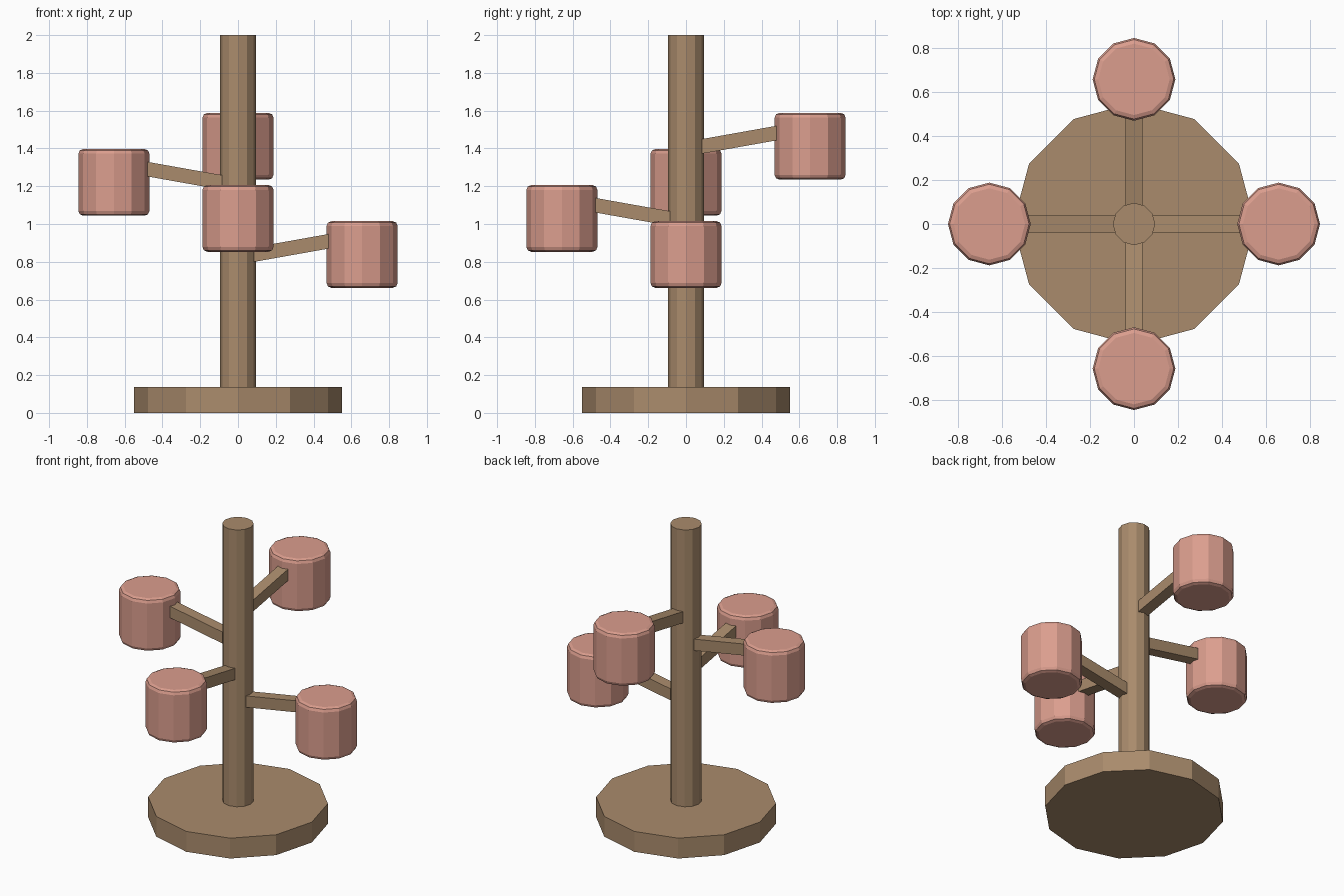
import bpy
import bmesh
from math import atan, pi
from mathutils import Matrix, Vector

cube = bpy.data.objects.get("Cube")
if cube:
    bpy.data.objects.remove(cube, do_unlink=True)


def material(name, rgb):
    mat = bpy.data.materials.new(name)
    mat.use_nodes = True
    color = (*rgb, 1.0)
    mat.diffuse_color = color
    mat.node_tree.nodes["Principled BSDF"].inputs["Base Color"].default_value = color
    return mat


wood = material("light_wood", (0.40, 0.26, 0.15))
pink = material("dusty_pink", (0.71, 0.34, 0.27))


def finish(name, bm, mat):
    mesh = bpy.data.meshes.new(name)
    bm.to_mesh(mesh)
    bm.free()
    mesh.materials.append(mat)
    obj = bpy.data.objects.new(name, mesh)
    bpy.context.collection.objects.link(obj)
    return obj


def cylinder(name, radius, bottom, top, mat, sides=12, center=(0, 0)):
    """Upright faceted cylinder with a vertex on the +x axis."""
    bm = bmesh.new()
    bmesh.ops.create_cone(bm, cap_ends=True, segments=sides, radius1=radius,
                          radius2=radius, depth=top - bottom)
    obj = finish(name, bm, mat)
    obj.location = (*center, (bottom + top) / 2)
    return obj


def mug(name, center, bottom):
    """Solid mug with softened rims."""
    obj = cylinder(name, 0.188, bottom, bottom + 0.353, pink, center=center)
    bm = bmesh.new()
    bm.from_mesh(obj.data)
    rims = [e for e in bm.edges if abs(e.verts[0].co.z - e.verts[1].co.z) < 0.01]
    bmesh.ops.bevel(bm, geom=rims, offset=0.025, segments=2, profile=0.5,
                    affect='EDGES')
    bm.to_mesh(obj.data)
    bm.free()


def arm(name, angle, height):
    """Square peg rising outward from the post into its mug."""
    inner, outer, slope, width = 0.06, 0.52, 0.178, 0.076
    mid = (inner + outer) / 2
    tilt = atan(slope)
    bm = bmesh.new()
    bmesh.ops.create_cube(bm, size=1)
    bmesh.ops.scale(bm, vec=Vector((outer - inner, width, width)), verts=bm.verts)
    place = (Matrix.Rotation(angle, 4, 'Z')
             @ Matrix.Translation((mid, 0, height + slope * mid))
             @ Matrix.Rotation(-tilt, 4, 'Y'))
    bmesh.ops.transform(bm, matrix=place, verts=bm.verts)
    finish(name, bm, wood)


# Base and post
cylinder("base", 0.55, 0, 0.137, wood)
cylinder("post", 0.096, 0.1, 2, wood)

# Arms and mugs spiral up the post
for i, side in enumerate(("left", "front", "right", "back")):
    angle = -i * pi / 2
    rise = i * 0.191
    spot = Matrix.Rotation(angle, 3, 'Z') @ Vector((0.657, 0, 0))
    arm(side + "_arm", angle, 0.823 + rise)
    mug(side + "_mug", spot.xy, 0.662 + rise)
